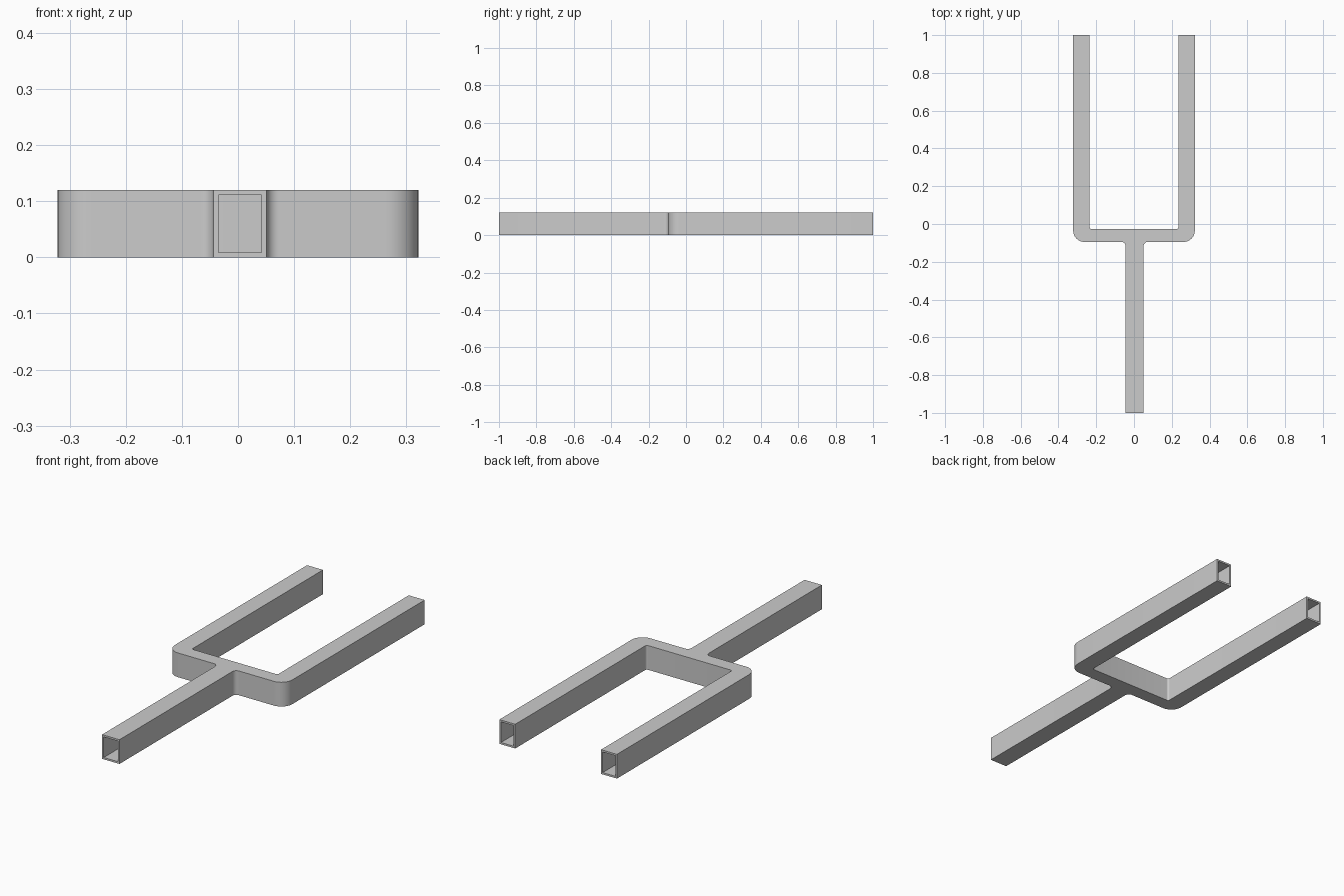
import bpy, bmesh, math
from mathutils import Vector

if "Cube" in bpy.data.objects:
    bpy.data.objects.remove(bpy.data.objects["Cube"])

HEIGHT, WALL = 0.12, 0.009
ARM_OUT, ARM_IN = 0.322, 0.235
BAR_FRONT, BAR_BACK = -0.095, -0.026
STEM_L, STEM_R = -0.044, 0.051

# Plan outline, counter-clockwise: x, y, corner radius
outline = [
    (STEM_L, -1, 0), (STEM_R, -1, 0), (STEM_R, BAR_FRONT, 0.022),
    (ARM_OUT, BAR_FRONT, 0.06), (ARM_OUT, 1, 0), (ARM_IN, 1, 0),
    (ARM_IN, BAR_BACK, 0.01), (-ARM_IN, BAR_BACK, 0.01),
    (-ARM_IN, 1, 0), (-ARM_OUT, 1, 0), (-ARM_OUT, BAR_FRONT, 0.06),
    (STEM_L, BAR_FRONT, 0.022),
]


def rounded(points, steps=8):
    """Replace right-angle corners with circular arcs."""
    result = []
    for i, (x, y, r) in enumerate(points):
        p = Vector((x, y, 0))
        if r == 0:
            result.append(p)
            continue
        a = (Vector((*points[i - 1][:2], 0)) - p).normalized()
        b = (Vector((*points[(i + 1) % len(points)][:2], 0)) - p).normalized()
        centre = p + (a + b) * r
        for k in range(steps + 1):
            t = math.pi / 2 * k / steps
            result.append(centre - b * r * math.cos(t) - a * r * math.sin(t))
    return result


# Forked tube skin
bm = bmesh.new()
base = bm.faces.new([bm.verts.new(p) for p in rounded(outline)])
top = bmesh.ops.extrude_face_region(bm, geom=[base], use_keep_orig=True)
bmesh.ops.translate(bm, vec=(0, 0, HEIGHT),
                    verts=[g for g in top["geom"] if isinstance(g, bmesh.types.BMVert)])
bmesh.ops.recalc_face_normals(bm, faces=bm.faces)

# Open the three tube ends
ends = [f for f in bm.faces if all(abs(abs(v.co.y) - 1) < 1e-5 for v in f.verts)]
bmesh.ops.delete(bm, geom=ends, context='FACES_ONLY')

mesh = bpy.data.meshes.new("forked_tube")
bm.to_mesh(mesh)
bm.free()
tube = bpy.data.objects.new("forked_tube", mesh)
bpy.context.collection.objects.link(tube)
bpy.context.view_layer.objects.active = tube
tube.select_set(True)

# Wall thickness, inwards
wall = tube.modifiers.new("wall", 'SOLIDIFY')
wall.thickness = WALL
wall.offset = -1
wall.use_even_offset = True
bpy.ops.object.modifier_apply(modifier="wall")
bpy.ops.object.shade_smooth_by_angle(angle=math.radians(30))
